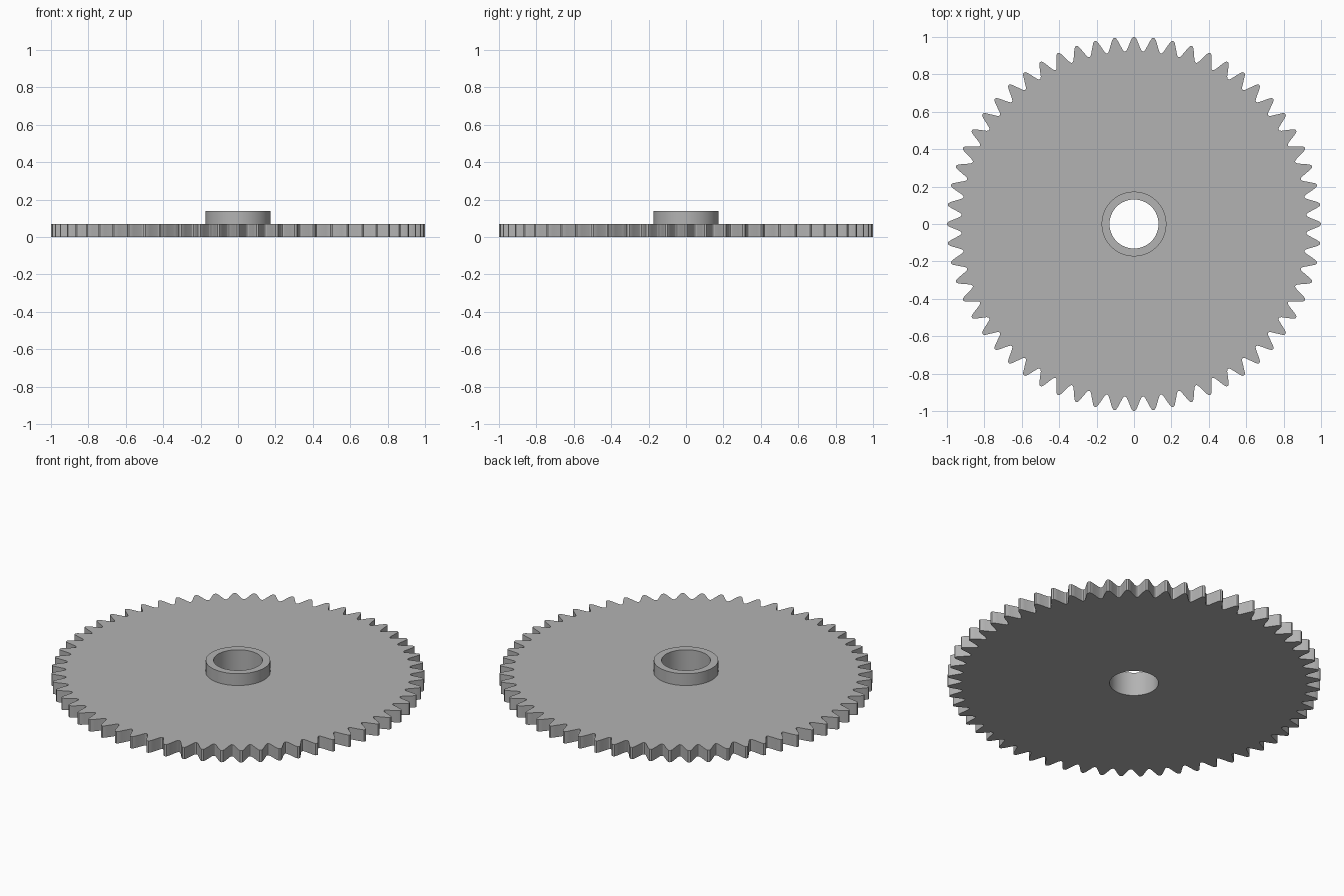
import bpy
import bmesh
from math import sin, cos, pi, radians

cube = bpy.data.objects.get("Cube")
if cube:
    bpy.data.objects.remove(cube, do_unlink=True)

TEETH = 60
PLATE_TOP = 0.07
HUB_TOP = 0.14
BORE = 0.131
HUB = 0.173
SIDES = 96

steel = bpy.data.materials.new("grey steel")
steel.use_nodes = True
colour = (0.45, 0.45, 0.45, 1)
steel.diffuse_color = colour
steel.node_tree.nodes["Principled BSDF"].inputs["Base Color"].default_value = colour


def circle(radius):
    return [(radius * cos(2 * pi * i / SIDES), radius * sin(2 * pi * i / SIDES))
            for i in range(SIDES)]


def gear_outline():
    # one tooth: angle in degrees from its centre line, radius
    half = [(0.35, 0.999), (0.75, 0.990), (1.15, 0.975),
            (2.25, 0.934), (2.6, 0.926)]
    tooth = [(-a, r) for a, r in reversed(half)] + [(0, 1.0)] + half + [(3, 0.923)]
    points = []
    for n in range(TEETH):
        for a, r in tooth:
            t = radians(a + 360 / TEETH * n)
            points.append((r * cos(t), r * sin(t)))
    return points


def ring_solid(name, outer, inner, bottom, top):
    """Closed solid between an outer and an inner outline."""
    bm = bmesh.new()
    loops = {}
    for z in (bottom, top):
        edges = []
        for key, outline in (("outer", outer), ("inner", inner)):
            verts = [bm.verts.new((x, y, z)) for x, y in outline]
            loops[key, z] = verts
            edges += [bm.edges.new((v, verts[i - 1])) for i, v in enumerate(verts)]
        bmesh.ops.triangle_fill(bm, edges=edges, use_beauty=True, normal=(0, 0, 1))
    for key in ("outer", "inner"):
        low, high = loops[key, bottom], loops[key, top]
        for i in range(len(low)):
            bm.faces.new((low[i - 1], low[i], high[i], high[i - 1]))
    bmesh.ops.recalc_face_normals(bm, faces=bm.faces[:])
    mesh = bpy.data.meshes.new(name)
    bm.to_mesh(mesh)
    bm.free()
    mesh.materials.append(steel)
    obj = bpy.data.objects.new(name, mesh)
    bpy.context.collection.objects.link(obj)
    bpy.ops.object.select_all(action="DESELECT")
    obj.select_set(True)
    bpy.context.view_layer.objects.active = obj
    bpy.ops.object.shade_smooth_by_angle(angle=radians(20))
    return obj


# toothed disc with bore, and the raised collar on top
ring_solid("gear_plate", gear_outline(), circle(BORE), 0, PLATE_TOP)
ring_solid("hub_collar", circle(HUB), circle(BORE), PLATE_TOP, HUB_TOP)
